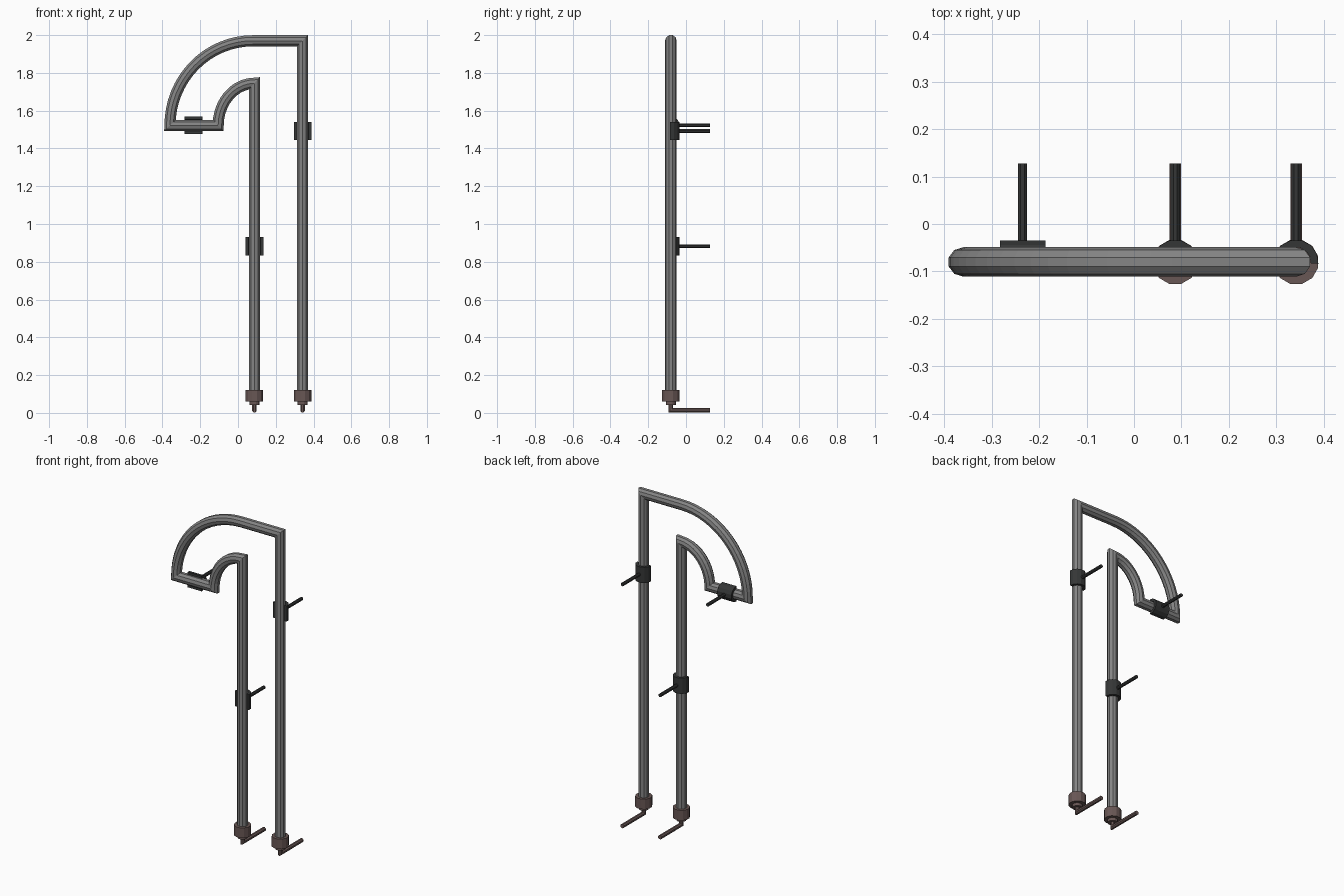
import bpy, bmesh
from math import sin, cos, pi, radians
from mathutils import Vector, Matrix

cube = bpy.data.objects.get("Cube")
if cube:
    bpy.data.objects.remove(cube)


def material(name, rgb):
    m = bpy.data.materials.new(name)
    m.use_nodes = True
    m.diffuse_color = (*rgb, 1)
    m.node_tree.nodes["Principled BSDF"].inputs["Base Color"].default_value = (*rgb, 1)
    return m


GREY = material("tube grey", (0.23, 0.23, 0.23))
DARK = material("clip charcoal", (0.035, 0.037, 0.037))
BROWN = material("cap brown", (0.14, 0.095, 0.09))

Y = -0.08                       # depth of the tube's centre plane
OUTER_X, INNER_X = 0.342, 0.087  # the two legs
TOP, INNER_TOP, FOOT = 1.97, 1.745, 1.522
BACK = 0.128


def finish(bm, name, mat):
    bmesh.ops.recalc_face_normals(bm, faces=bm.faces)
    me = bpy.data.meshes.new(name)
    bm.to_mesh(me)
    bm.free()
    me.materials.append(mat)
    ob = bpy.data.objects.new(name, me)
    bpy.context.collection.objects.link(ob)
    return ob


def sweep(name, path, normal, r, sides, mat):
    """Mitred polygonal pipe along a planar path."""
    bm, rings = bmesh.new(), []
    pts = [Vector(p) for p in path]
    n = Vector(normal)
    for i, p in enumerate(pts):
        a = (p - pts[i - 1]).normalized() if i else None
        b = (pts[i + 1] - p).normalized() if i + 1 < len(pts) else None
        a, b = a or b, b or a
        side = n.cross((a + b).normalized())
        stretch = 1 / side.dot(n.cross(a))
        rings.append([bm.verts.new(p + side * stretch * r * cos(t) + n * r * sin(t))
                      for t in ((k + 0.5) * 2 * pi / sides for k in range(sides))])
    for r0, r1 in zip(rings, rings[1:]):
        for k in range(sides):
            j = (k + 1) % sides
            bm.faces.new((r0[k], r0[j], r1[j], r1[k]))
    bm.faces.new(rings[0])
    bm.faces.new(rings[-1])
    return finish(bm, name, mat)


def arc(cx, cz, rx, rz, steps, start, end):
    angles = [radians(start + (end - start) * i / steps) for i in range(steps + 1)]
    return [(cx + rx * cos(t), Y, cz + rz * sin(t)) for t in angles]


# Bent tube: long leg, top bar, big bend, foot bar, small bend, short leg
path = [(OUTER_X, Y, 0.08), (OUTER_X, Y, TOP)]
path += arc(0.08, FOOT, 0.44, TOP - FOOT, 16, 90, 180)
path += arc(INNER_X, FOOT, 0.192, INNER_TOP - FOOT, 10, 180, 90)
path.append((INNER_X, Y, 0.08))
sweep("bent_tube", path, (0, 1, 0), 0.031, 10, GREY)


# End caps with a stepped collar and an elbowed lead
def end_cap(label, x):
    bm = bmesh.new()
    for r, low, high in ((0.048, 0.06, 0.122), (0.028, 0.042, 0.062)):
        bmesh.ops.create_cone(
            bm, cap_ends=True, segments=12, radius1=r, radius2=r, depth=high - low,
            matrix=Matrix.Translation((x, Y, (low + high) / 2)) @ Matrix.Rotation(radians(15), 4, "Z"))
    finish(bm, label + "_end_cap", BROWN)
    sweep(label + "_lead", [(x, Y, 0.05), (x, Y, 0.0145), (x, BACK, 0.0145)],
          (1, 0, 0), 0.0128, 8, BROWN)


# Half-round clip gripping the tube from behind, with a wall peg
def clip(label, x, z, level=False):
    bm = bmesh.new()
    steps, half, loops = 7, 0.048, []
    for h in (-half, half):
        angles = [radians(-5 + 190 * i / steps) for i in range(steps + 1)]
        outline = [(0.047 * cos(t), 0.047 * sin(t)) for t in angles]
        outline += [(0.031 * cos(t), 0.031 * sin(t)) for t in reversed(angles)]
        loops.append([bm.verts.new((u, v, h)) for u, v in outline])
    low, high = loops
    count = len(low)
    for k in range(count):
        j = (k + 1) % count
        bm.faces.new((low[k], low[j], high[j], high[k]))
    for loop in loops:
        for k in range(steps):
            bm.faces.new((loop[k], loop[k + 1], loop[count - 2 - k], loop[count - 1 - k]))
    turn = Matrix.Rotation(radians(90 if level else 0), 4, "Y")
    bm.transform(Matrix.Translation((x, Y, z)) @ turn)
    finish(bm, label + "_clip", DARK)
    sweep(label + "_peg", [(x, Y + 0.04, z), (x, BACK, z)], (1, 0, 0), 0.0105, 8, DARK)


for label, x in (("long_leg", OUTER_X), ("short_leg", INNER_X)):
    end_cap(label, x)
clip("long_leg", OUTER_X, 1.492)
clip("short_leg", INNER_X, 0.882)
clip("foot_bar", -0.235, FOOT, level=True)
